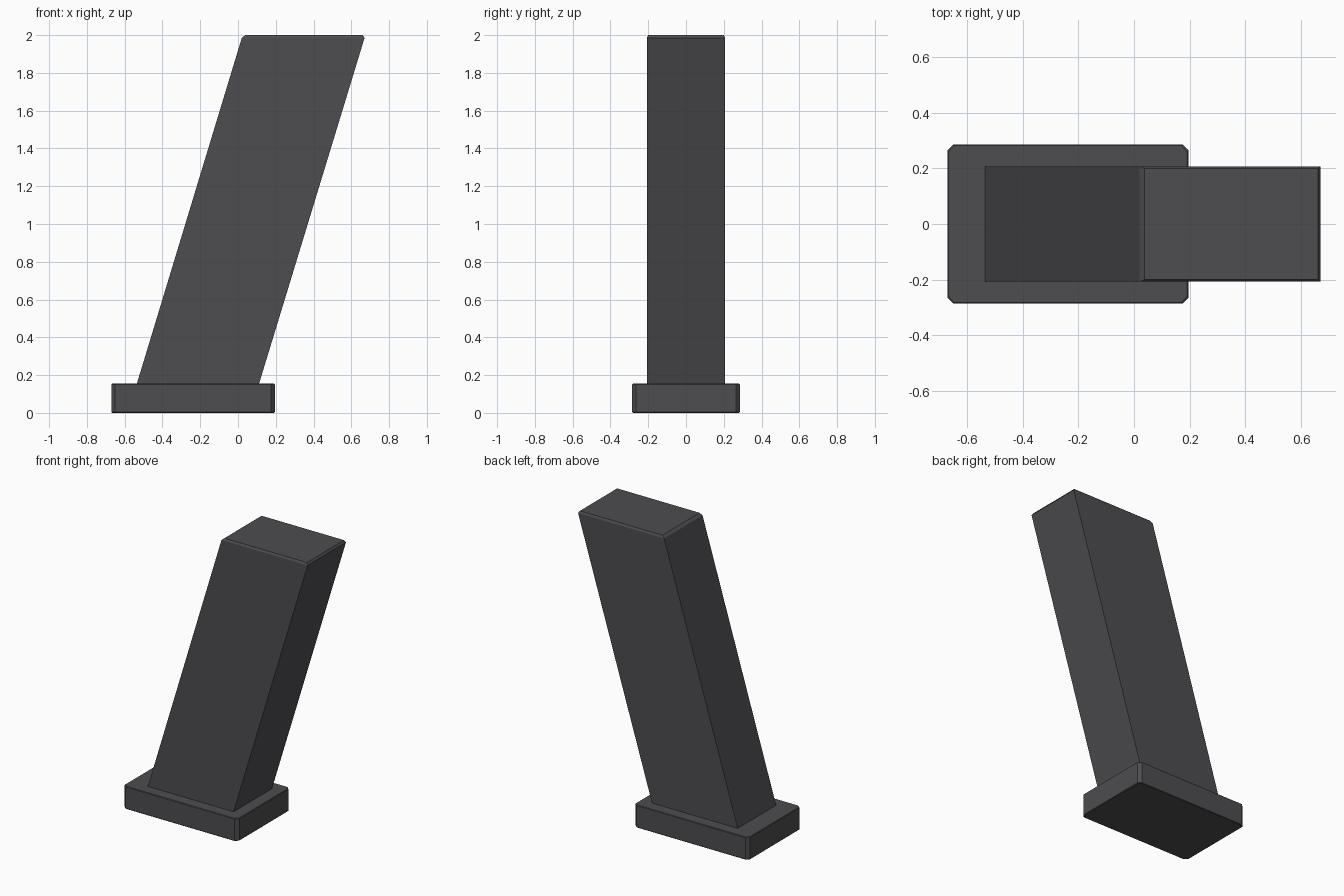
import bpy
import bmesh

cube = bpy.data.objects.get("Cube")
if cube:
    bpy.data.objects.remove(cube, do_unlink=True)

# Single dark grey finish
grey = bpy.data.materials.new("dark_grey")
grey.use_nodes = True
colour = (0.075, 0.074, 0.08, 1)
grey.diffuse_color = colour
bsdf = grey.node_tree.nodes["Principled BSDF"]
bsdf.inputs["Base Color"].default_value = colour
bsdf.inputs["Roughness"].default_value = 0.6


def loft(name, sections):
    """Join stacked outlines, capping both ends."""
    bm = bmesh.new()
    rings = [[bm.verts.new((x, y, z)) for x, y in outline] for z, outline in sections]
    for low, high in zip(rings, rings[1:]):
        for i in range(len(low)):
            j = (i + 1) % len(low)
            bm.faces.new((low[i], low[j], high[j], high[i]))
    bm.faces.new(rings[0][::-1])
    bm.faces.new(rings[-1])
    bmesh.ops.recalc_face_normals(bm, faces=bm.faces)
    mesh = bpy.data.meshes.new(name)
    bm.to_mesh(mesh)
    bm.free()
    mesh.materials.append(grey)
    obj = bpy.data.objects.new(name, mesh)
    bpy.context.collection.objects.link(obj)
    return obj


def rect(x0, x1, y):
    return [(x0, -y), (x1, -y), (x1, y), (x0, y)]


def chamfered(x0, x1, y, c):
    return [(x0 + c, -y), (x1 - c, -y), (x1, -y + c), (x1, y - c),
            (x1 - c, y), (x0 + c, y), (x0, y - c), (x0, -y + c)]


# Foot plate with clipped corners and a fine bevel at top and bottom
e = 0.004
inner = chamfered(-0.67 + e, 0.195 - e, 0.285 - e, 0.02)
outer = chamfered(-0.67, 0.195, 0.285, 0.02)
loft("foot_plate", [(0, inner), (e, outer), (0.155 - e, outer), (0.155, inner)])

# Leaning column with a bevelled top edge
loft("leaning_column", [
    (0.14, rect(-0.54, 0.107, 0.207)),
    (1.985, rect(0.02, 0.67, 0.207)),
    (2.0, rect(0.038, 0.66, 0.2)),
])
